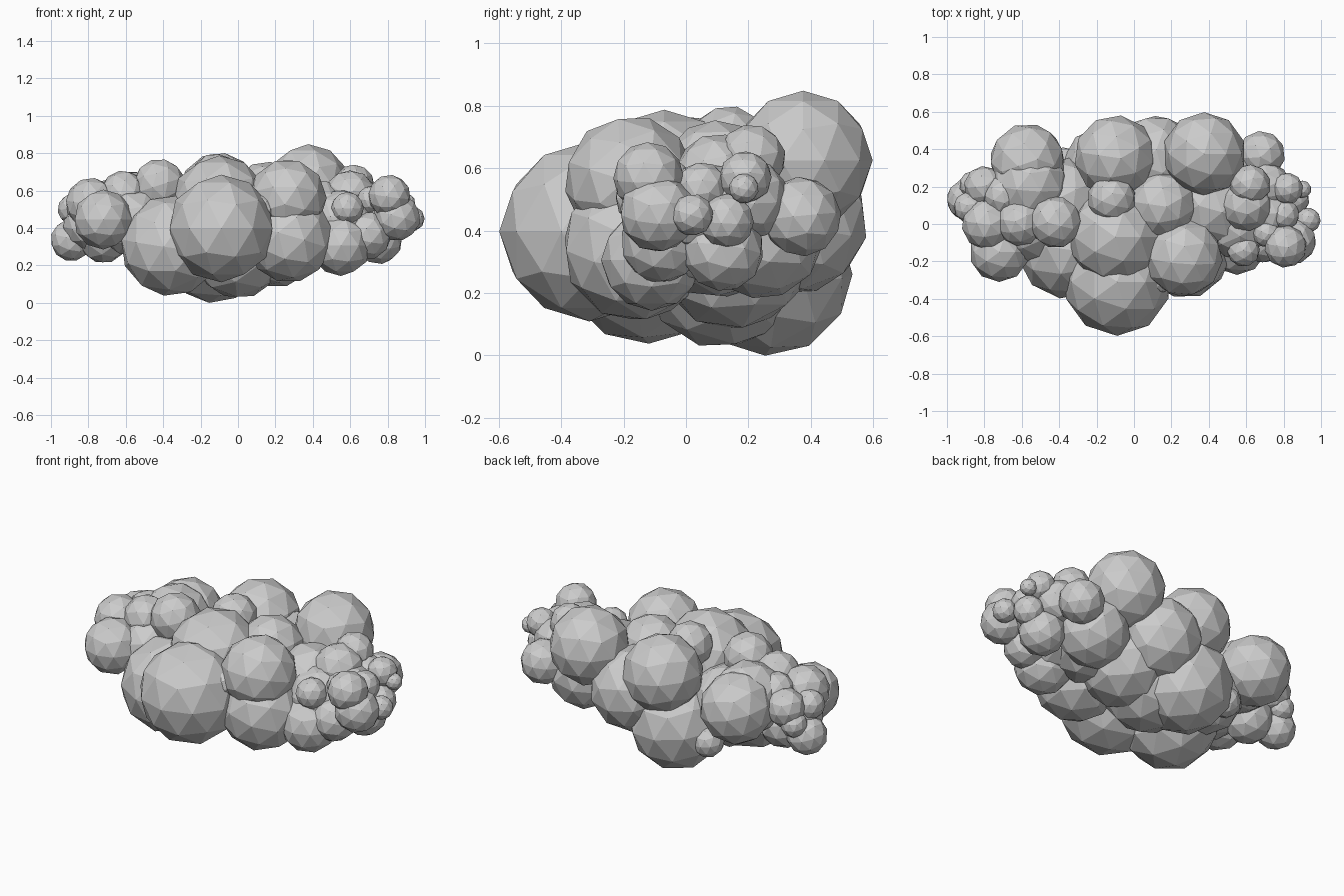
import bpy

def puffs(name, items):
    """Low-poly flat-shaded balls: (x, y, z, radius)."""
    for i, (x, y, z, r) in enumerate(items):
        bpy.ops.mesh.primitive_ico_sphere_add(subdivisions=2, radius=r, location=(x, y, z),
                                              rotation=(0.1 * (i % 3), 0.1 * (i % 4), 0.5 * i))
        bpy.context.object.name = f"{name}_{i + 1}"

# large central body of the cloud
puffs("core_puff", [
    (-.10, -.07, .53, .257), (.15, .10, .57, .185), (.20, .15, .335, .255),
    (0, .12, .285, .265), (-.13, .265, .268, .27), (.11, .345, .43, .238),
    (-.38, .12, .38, .235), (.42, .10, .42, .24), (.49, .24, .385, .205),
])

# front bulges
puffs("front_puff", [
    (-.09, -.31, .397, .288), (-.36, -.13, .305, .27), (.275, -.16, .345, .238),
    (.265, -.18, .56, .21), (.12, -.30, .50, .078),
])

# back and top bulges
puffs("back_puff", [
    (.375, .375, .625, .223), (-.10, .36, .58, .222), (-.57, .335, .49, .203),
    (-.56, .21, .50, .208), (-.37, .32, .23, .09), (-.12, .135, .67, .13),
])

# left end cluster
puffs("left_puff", [
    (-.72, -.15, .445, .16), (-.785, 0, .53, .138), (-.89, .13, .335, .113),
    (-.72, .10, .35, .14), (-.80, .20, .50, .11), (-.86, .21, .42, .075),
    (-.61, .01, .58, .128), (-.42, .01, .63, .14), (-.88, .09, .50, .085),
    (-.57, -.02, .43, .185), (-.80, .08, .42, .14), (-.70, .15, .55, .11),
])

# right end cluster
puffs("right_puff", [
    (.55, -.11, .305, .162), (.81, -.12, .57, .114), (.85, -.09, .455, .125),
    (.93, .02, .45, .068), (.85, .13, .43, .088), (.9, .185, .535, .048),
    (.82, .19, .57, .085), (.80, .05, .535, .085), (.75, .12, .335, .13),
    (.68, .37, .445, .128), (.62, .21, .63, .11), (.60, .10, .57, .14),
    (.585, -.14, .505, .088), (.71, -.05, .55, .075), (.72, .06, .47, .15),
    (.69, -.08, .36, .13), (.71, .20, .50, .13), (.55, 0, .42, .19),
])
